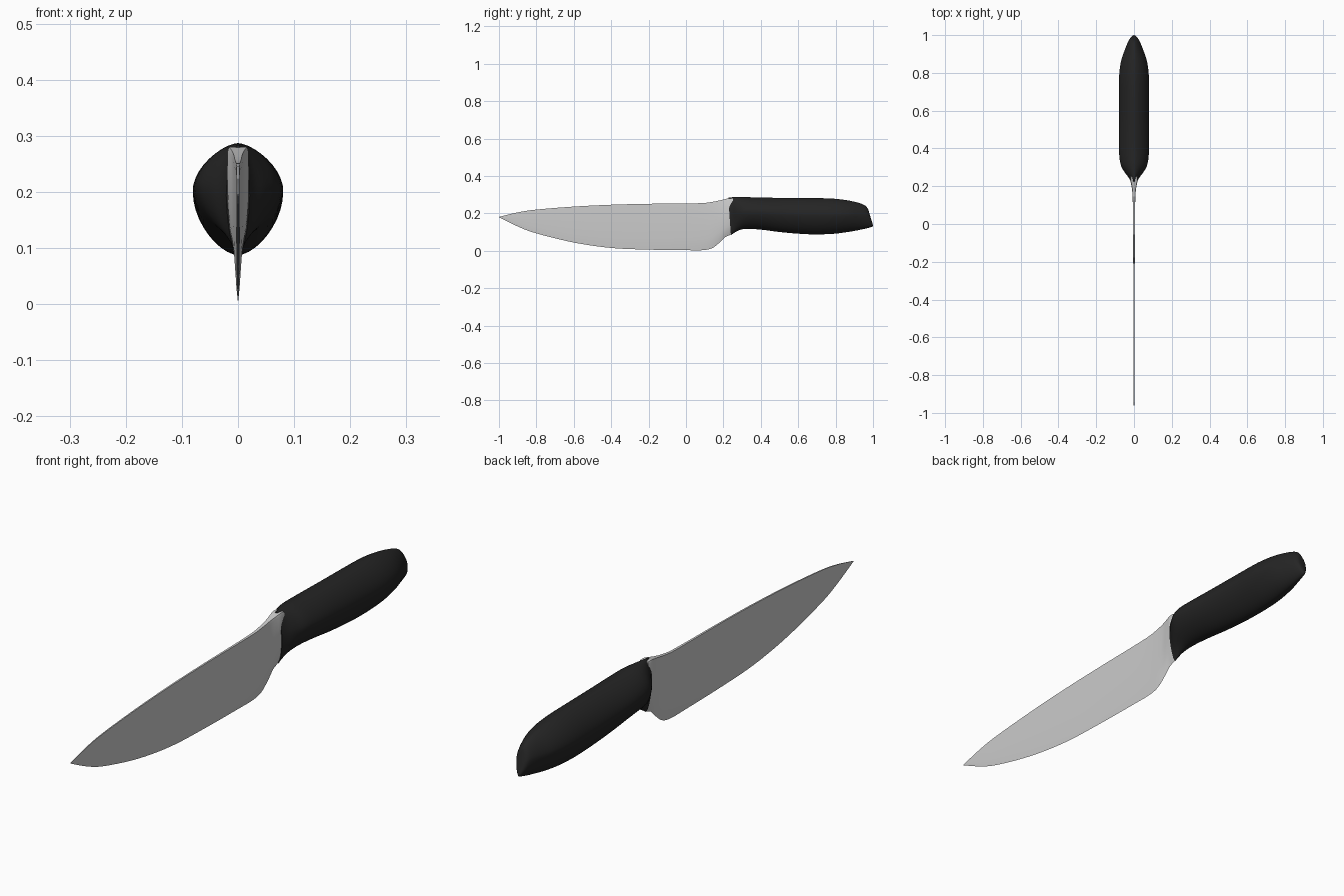
import bpy, bmesh, math

if "Cube" in bpy.data.objects:
    bpy.data.objects.remove(bpy.data.objects["Cube"])


def material(name, rgb):
    m = bpy.data.materials.new(name)
    m.diffuse_color = (*rgb, 1)
    m.use_nodes = True
    m.node_tree.nodes["Principled BSDF"].inputs["Base Color"].default_value = m.diffuse_color
    return m


def spline(stations, steps):
    """Catmull-Rom smoothing through the station tuples."""
    out = []
    n = len(stations)
    for i in range(n - 1):
        p = [stations[max(0, min(n - 1, i + k))] for k in (-1, 0, 1, 2)]
        for s in range(steps):
            t = s / steps
            out.append([0.5 * (2 * b + (c - a) * t + (2 * a - 5 * b + 4 * c - d) * t * t
                               + (3 * b - a - 3 * c + d) * t ** 3) for a, b, c, d in zip(*p)])
    out.append(list(stations[-1]))
    return out


def loft(name, stations, profile, mat, steps, angle):
    """Stations: top y, top z, bottom y, bottom z, half width.
    Profile: (across 0..1, height 0..1) points of the closed ring."""
    bm = bmesh.new()
    rings = []
    for yt, zt, yb, zb, w in spline(stations, steps):
        rings.append([bm.verts.new((u * w, yb + (yt - yb) * t, zb + (zt - zb) * t))
                      for u, t in profile])
    n = len(profile)
    for a, b in zip(rings, rings[1:]):
        for i in range(n):
            j = (i + 1) % n
            bm.faces.new((a[i], a[j], b[j], b[i]))
    bm.faces.new(rings[0])
    bm.faces.new(rings[-1])
    bmesh.ops.recalc_face_normals(bm, faces=bm.faces)
    me = bpy.data.meshes.new(name)
    bm.to_mesh(me)
    bm.free()
    me.materials.append(mat)
    ob = bpy.data.objects.new(name, me)
    bpy.context.collection.objects.link(ob)
    bpy.ops.object.select_all(action='DESELECT')
    ob.select_set(True)
    bpy.context.view_layer.objects.active = ob
    bpy.ops.object.shade_smooth_by_angle(angle=math.radians(angle))
    return ob


steel = material("steel", (0.60, 0.60, 0.60))
black = material("black_handle", (0.018, 0.018, 0.018))

# Blade: wedge section, flaring into a thick collar at the handle
half = [(0.45, 0.1), (0.8, 0.25), (1, 0.5), (1, 0.96), (0.85, 1)]
wedge = [(0, 0)] + half + [(-u, t) for u, t in reversed(half)]
blade = [
    (-1.0, 0.181, -1.0, 0.179, 0.0008),
    (-0.9, 0.205, -0.9, 0.130, 0.002),
    (-0.8, 0.220, -0.8, 0.093, 0.0025),
    (-0.6, 0.236, -0.6, 0.044, 0.003),
    (-0.4, 0.246, -0.4, 0.015, 0.0035),
    (-0.2, 0.251, -0.2, 0.006, 0.004),
    (0.0, 0.253, 0.0, 0.003, 0.005),
    (0.09, 0.255, 0.09, 0.003, 0.006),
    (0.14, 0.261, 0.14, 0.014, 0.0075),
    (0.18, 0.269, 0.18, 0.044, 0.010),
    (0.21, 0.276, 0.21, 0.073, 0.015),
    (0.228, 0.280, 0.238, 0.086, 0.0185),
    (0.25, 0.280, 0.26, 0.105, 0.0185),
]
loft("blade", blade, wedge, steel, 5, 40)

# Handle: rounded diamond section, slanted narrow butt
ring = []
for k in range(40):
    a = 2 * math.pi * k / 40
    c, s = math.cos(a), math.sin(a)
    u = math.copysign(abs(c) ** 1.2, c)
    v = math.copysign(abs(s) ** 1.2, s)
    ring.append((u, 0.55 + v * (0.45 if v > 0 else 0.55)))
handle = [
    (0.226, 0.284, 0.240, 0.084, 0.021),
    (0.245, 0.286, 0.255, 0.094, 0.031),
    (0.275, 0.287, 0.280, 0.108, 0.052),
    (0.32, 0.287, 0.32, 0.117, 0.072),
    (0.40, 0.284, 0.40, 0.113, 0.080),
    (0.52, 0.283, 0.52, 0.098, 0.080),
    (0.66, 0.282, 0.66, 0.088, 0.080),
    (0.78, 0.279, 0.78, 0.090, 0.079),
    (0.86, 0.270, 0.87, 0.101, 0.068),
    (0.92, 0.257, 0.94, 0.114, 0.046),
    (0.955, 0.243, 0.985, 0.125, 0.029),
    (0.970, 0.228, 0.998, 0.130, 0.018),
    (0.975, 0.218, 1.0, 0.136, 0.008),
]
loft("handle", handle, ring, black, 4, 50)
